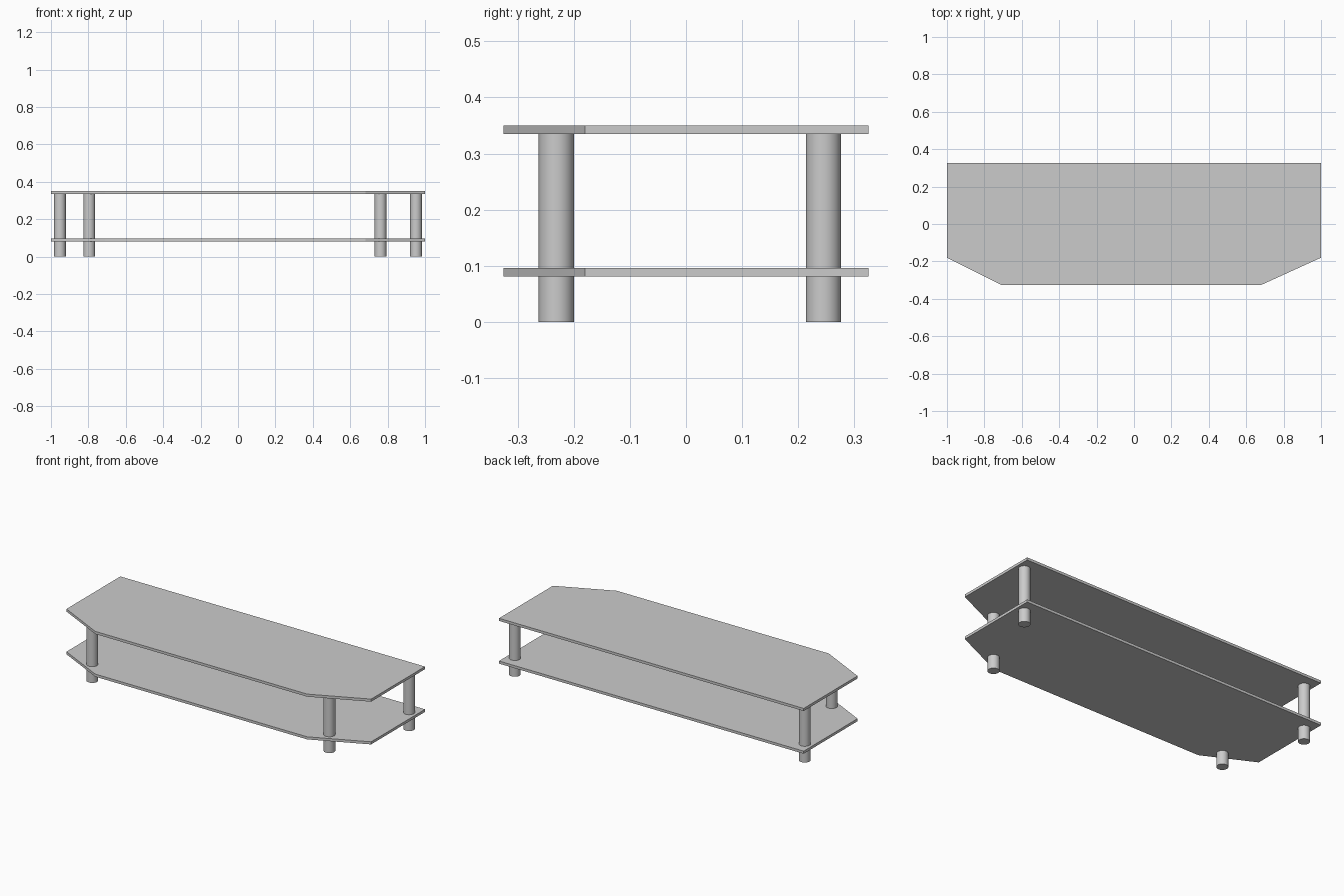
import bpy
import bmesh
import math

cube = bpy.data.objects.get("Cube")
if cube:
    bpy.data.objects.remove(cube, do_unlink=True)

# Single light grey finish
GREY = (0.6, 0.6, 0.6, 1.0)
grey = bpy.data.materials.new("light_grey")
grey.use_nodes = True
grey.diffuse_color = GREY
grey.node_tree.nodes["Principled BSDF"].inputs["Base Color"].default_value = GREY

# Shelf outline: rectangle with the two front corners cut off
OUTLINE = [(-1, 0.325), (-1, -0.18), (-0.71, -0.325),
           (0.682, -0.325), (1, -0.18), (1, 0.325)]
LEG_RADIUS = 0.0315
LEG_HEIGHT = 0.335


def shelf(name, bottom, thickness):
    bm = bmesh.new()
    face = bm.faces.new([bm.verts.new((x, y, bottom)) for x, y in OUTLINE])
    top = bmesh.ops.extrude_face_region(bm, geom=[face])["geom"]
    bmesh.ops.translate(bm, vec=(0, 0, thickness),
                        verts=[g for g in top if isinstance(g, bmesh.types.BMVert)])
    bmesh.ops.recalc_face_normals(bm, faces=bm.faces)
    mesh = bpy.data.meshes.new(name)
    bm.to_mesh(mesh)
    bm.free()
    mesh.materials.append(grey)
    bpy.context.collection.objects.link(bpy.data.objects.new(name, mesh))


def leg(name, x, y):
    bpy.ops.mesh.primitive_cylinder_add(vertices=48, radius=LEG_RADIUS, depth=LEG_HEIGHT,
                                        location=(x, y, LEG_HEIGHT / 2))
    obj = bpy.context.object
    obj.name = name
    obj.data.materials.append(grey)
    bpy.ops.object.shade_smooth_by_angle(angle=math.radians(30))


# Two matching shelves
shelf("lower_shelf", 0.081, 0.0155)
shelf("top_shelf", 0.3345, 0.0155)

# Four round legs running through the lower shelf up to the top
leg("front_right_leg", -0.795, -0.231)
leg("front_left_leg", 0.762, -0.231)
leg("back_right_leg", -0.952, 0.245)
leg("back_left_leg", 0.952, 0.245)
